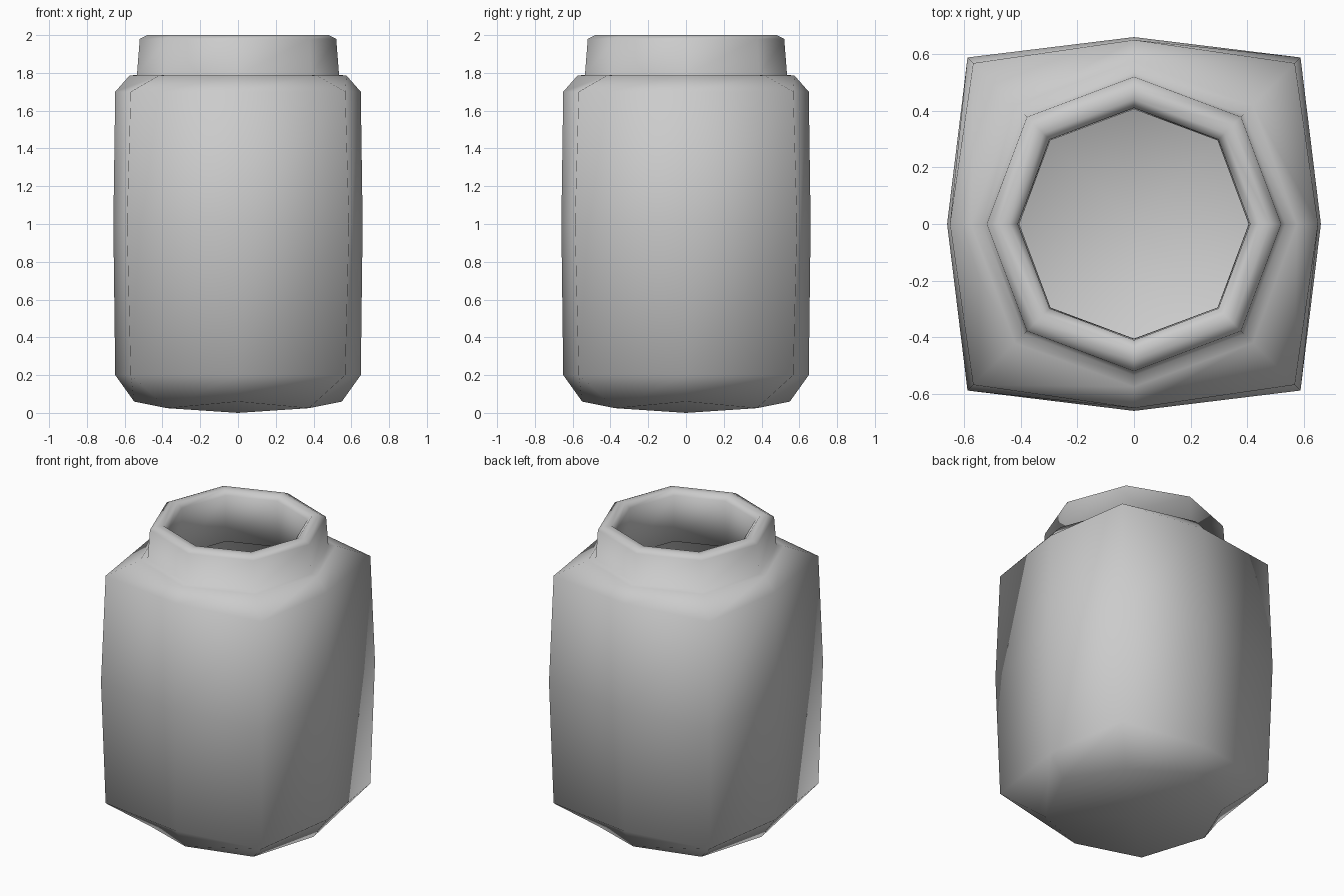
import bpy, bmesh
from math import sin, cos, pi

if "Cube" in bpy.data.objects:
    bpy.data.objects.remove(bpy.data.objects["Cube"])

# Eight-sided rings: (axis radius, corner x=y offset, axis z, corner z)
rings = [
    # outer wall, base to shoulder
    (0.55, 0.375, 0.06, 0.025),
    (0.65, 0.568, 0.20, 0.20),
    (0.66, 0.588, 1.00, 1.00),
    (0.65, 0.568, 1.70, 1.70),
    (0.575, 0.42, 1.785, 1.785),
    # neck and rounded rim
    (0.535, 0.388, 1.79, 1.79),
    (0.52, 0.378, 1.98, 1.98),
    (0.48, 0.35, 2.00, 2.00),
    (0.44, 0.32, 2.00, 2.00),
    (0.41, 0.298, 1.97, 1.97),
    # inner wall
    (0.405, 0.295, 1.67, 1.67),
    (0.54, 0.47, 1.60, 1.60),
    (0.55, 0.48, 1.00, 1.00),
    (0.54, 0.47, 0.28, 0.28),
    (0.44, 0.30, 0.16, 0.14),
]


def add_ring(bm, axis_r, corner, axis_z, corner_z):
    verts = []
    for i in range(8):
        a = i * pi / 4
        r, z = (corner * 2 ** 0.5, corner_z) if i % 2 else (axis_r, axis_z)
        verts.append(bm.verts.new((r * cos(a), r * sin(a), z)))
    return verts


def cap(bm, ring, z):
    centre = bm.verts.new((0, 0, z))
    for i in range(0, 8, 2):
        # quads meeting at the centre, one per corner
        bm.faces.new((centre, ring[i], ring[i + 1], ring[(i + 2) % 8]))


bm = bmesh.new()
loops = [add_ring(bm, *r) for r in rings]
for lower, upper in zip(loops, loops[1:]):
    for i in range(8):
        j = (i + 1) % 8
        bm.faces.new((lower[i], lower[j], upper[j], upper[i]))
cap(bm, loops[0], 0.0)      # underside
cap(bm, loops[-1], 0.12)    # inner floor
bmesh.ops.recalc_face_normals(bm, faces=bm.faces)
for f in bm.faces:
    f.smooth = True

mesh = bpy.data.meshes.new("jar")
bm.to_mesh(mesh)
bm.free()
jar = bpy.data.objects.new("jar", mesh)
bpy.context.collection.objects.link(jar)
